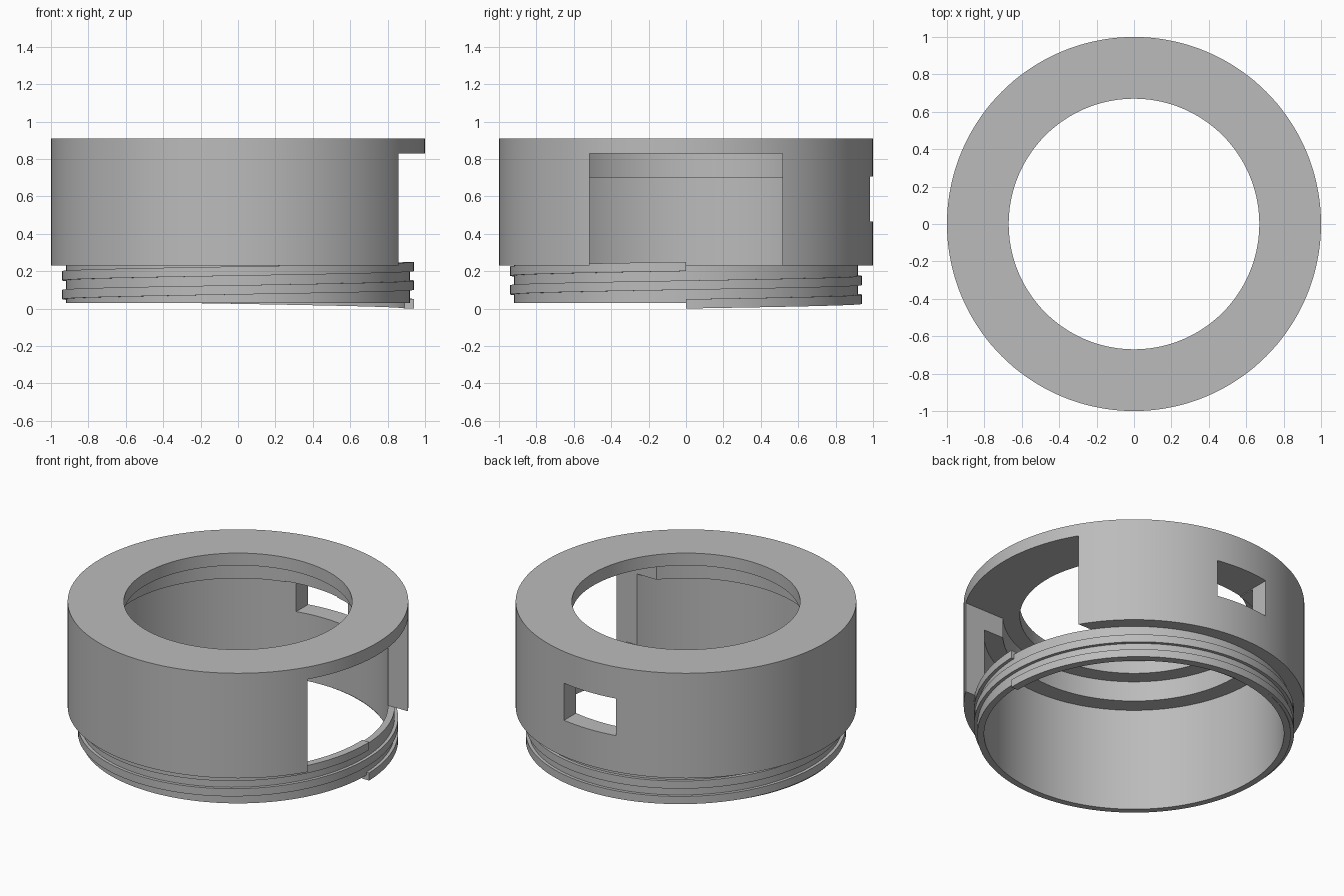
import bpy, bmesh, math

SEG = 144

if "Cube" in bpy.data.objects:
    bpy.data.objects.remove(bpy.data.objects["Cube"])

grey = bpy.data.materials.new("plain grey")
grey.use_nodes = True
colour = (0.5, 0.5, 0.5, 1)
grey.diffuse_color = colour
grey.node_tree.nodes["Principled BSDF"].inputs["Base Color"].default_value = colour


def sweep(name, profile, steps, rise=0.0, closed=True):
    """Sweep an (r, z) profile round the z axis, climbing by rise per turn."""
    bm = bmesh.new()
    rings = []
    for i in range(steps if closed else steps + 1):
        a = 2 * math.pi * i / SEG
        rings.append([bm.verts.new((r * math.cos(a), r * math.sin(a), z + rise * i / SEG))
                      for r, z in profile])
    n = len(profile)
    for i in range(steps):
        a, b = rings[i], rings[(i + 1) % len(rings)]
        for j in range(n):
            k = (j + 1) % n
            bm.faces.new((a[j], b[j], b[k], a[k]))
    if not closed:
        bm.faces.new(rings[0])
        bm.faces.new(rings[-1])
    bmesh.ops.recalc_face_normals(bm, faces=bm.faces)
    mesh = bpy.data.meshes.new(name)
    bm.to_mesh(mesh)
    bm.free()
    obj = bpy.data.objects.new(name, mesh)
    bpy.context.collection.objects.link(obj)
    mesh.materials.append(grey)
    return obj


def cut_box(target, low, high):
    """Cut a box-shaped opening through the target."""
    bpy.ops.mesh.primitive_cube_add(size=1, location=[(a + b) / 2 for a, b in zip(low, high)])
    cutter = bpy.context.object
    cutter.scale = [b - a for a, b in zip(low, high)]
    cutter.hide_render = True
    cutter.data.materials.append(grey)
    bpy.context.view_layer.objects.active = target
    mod = target.modifiers.new("opening", "BOOLEAN")
    mod.operation = "DIFFERENCE"
    mod.solver = "EXACT"
    mod.object = cutter
    bpy.ops.object.modifier_apply(modifier=mod.name)
    bpy.data.objects.remove(cutter)


def smooth(obj):
    bpy.ops.object.select_all(action="DESELECT")
    obj.select_set(True)
    bpy.context.view_layer.objects.active = obj
    bpy.ops.object.shade_smooth_by_angle(angle=math.radians(30))


# Housing: top lip, stepped bore, outer shoulder and threaded neck
housing = sweep("housing", [(0.67, 0.91), (1, 0.91), (1, 0.23), (0.92, 0.23), (0.92, 0.03),
                            (0.88, 0.03), (0.88, 0.70), (0.77, 0.70), (0.77, 0.83),
                            (0.67, 0.83)], SEG)

# Wide side opening and small back slot
cut_box(housing, (0.3, -0.515, 0.23), (1.2, 0.515, 0.83))
cut_box(housing, (-0.185, 0.6, 0.465), (0.185, 1.2, 0.705))
smooth(housing)

# Screw thread: two turns around the neck
thread = sweep("screw_thread", [(0.89, 0), (0.94, 0), (0.94, 0.05), (0.89, 0.05)],
               2 * SEG, rise=0.1, closed=False)
smooth(thread)
